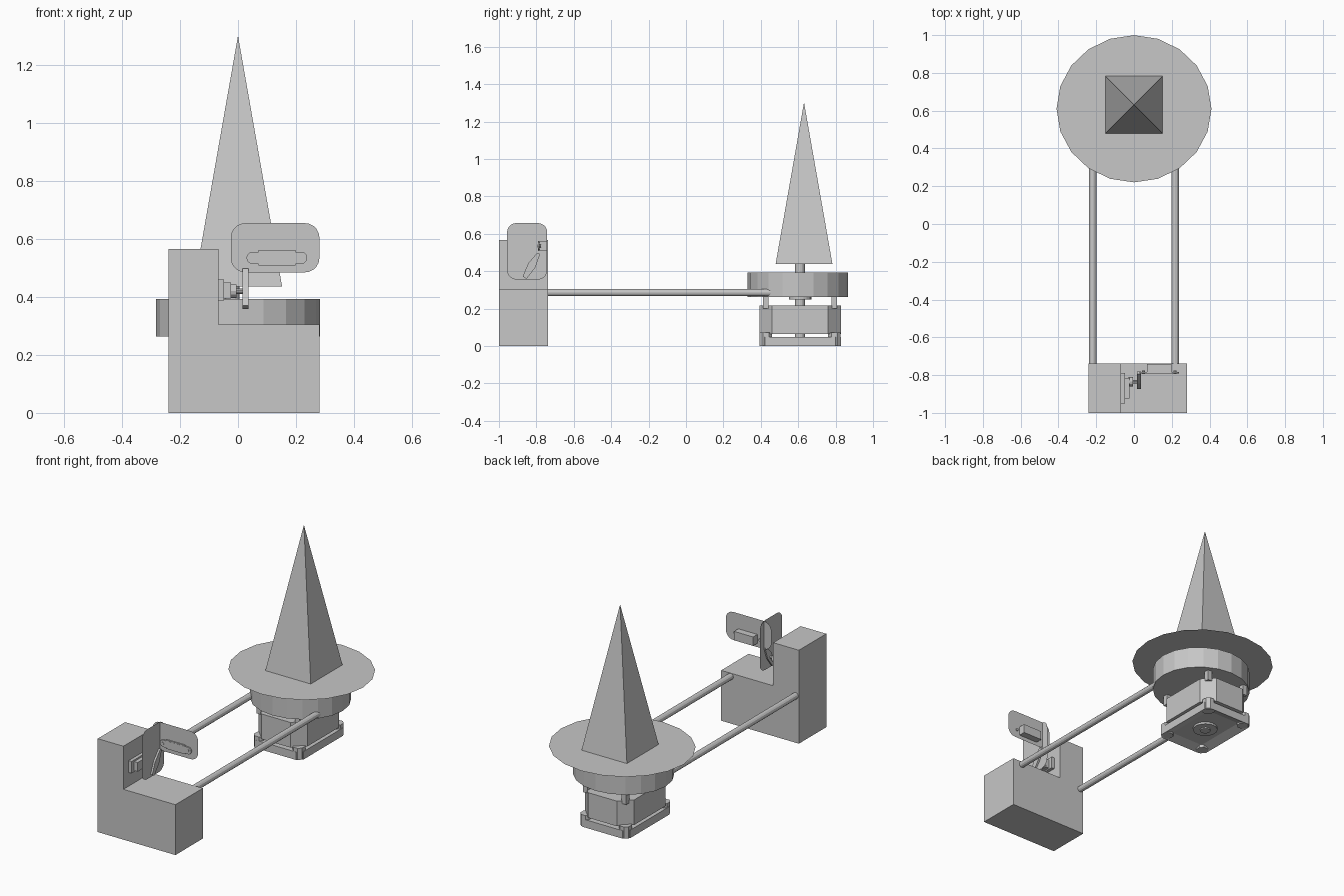
import bpy, bmesh, math
from mathutils import Matrix, Vector

cube = bpy.data.objects.get("Cube")
if cube:
    bpy.data.objects.remove(cube, do_unlink=True)

grey = bpy.data.materials.new("plain_grey")
grey.use_nodes = True
COLOUR = (0.57, 0.57, 0.57, 1)
grey.diffuse_color = COLOUR
grey.node_tree.nodes["Principled BSDF"].inputs["Base Color"].default_value = COLOUR


def finish(name, bm, recalc=True):
    if recalc:
        bmesh.ops.recalc_face_normals(bm, faces=bm.faces)
    mesh = bpy.data.meshes.new(name)
    bm.to_mesh(mesh)
    bm.free()
    mesh.materials.append(grey)
    obj = bpy.data.objects.new(name, mesh)
    bpy.context.collection.objects.link(obj)
    return obj


def box_mesh(x, y, z):
    """Box from (min, max) pairs."""
    bm = bmesh.new()
    size = [b - a for a, b in (x, y, z)]
    mid = [(a + b) / 2 for a, b in (x, y, z)]
    bmesh.ops.create_cube(bm, size=1, matrix=Matrix.Translation(mid) @ Matrix.Diagonal((*size, 1)))
    return bm


def box(name, x, y, z):
    return finish(name, box_mesh(x, y, z))


def chamfered_mesh(x, y, z, amount):
    """Box with its upright edges cut off."""
    bm = box_mesh(x, y, z)
    upright = [e for e in bm.edges if abs(e.verts[0].co.z - e.verts[1].co.z) > 0.001]
    bmesh.ops.bevel(bm, geom=upright, offset=amount, segments=1, affect='EDGES')
    return bm


def rod(name, start, end, rx, ry=None, sides=20):
    """Straight cylinder between two points."""
    start, end = Vector(start), Vector(end)
    turn = (end - start).to_track_quat('Z', 'Y').to_matrix().to_4x4()
    place = Matrix.Translation((start + end) / 2) @ turn @ Matrix.Diagonal((1, (ry or rx) / rx, 1, 1))
    bm = bmesh.new()
    bmesh.ops.create_cone(bm, cap_ends=True, segments=sides, radius1=rx, radius2=rx,
                          depth=(end - start).length, matrix=place)
    return finish(name, bm)


def panel(name, corners, radius):
    """Thin sheet with rounded corners."""
    bm = bmesh.new()
    bm.faces.new([bm.verts.new(c) for c in corners])
    bmesh.ops.bevel(bm, geom=bm.verts[:], offset=radius, segments=5, profile=0.5, affect='VERTICES')
    return finish(name, bm, False)


def extrude(name, points, offset):
    """Flat outline pushed along an offset."""
    bm = bmesh.new()
    face = bm.faces.new([bm.verts.new(p) for p in points])
    moved = bmesh.ops.extrude_face_region(bm, geom=[face])["geom"]
    bmesh.ops.translate(bm, vec=offset, verts=[v for v in moved if isinstance(v, bmesh.types.BMVert)])
    return finish(name, bm)


# Stepped stand
profile = [(-.24, 0), (.281, 0), (.281, .305), (-.068, .305), (-.068, .566), (-.24, .566)]
extrude("stepped_stand", [(x, -1, z) for x, z in profile], (0, .262, 0))

# Connecting rods
for side, x in (("right", -.218), ("left", .218)):
    rod(side + "_connecting_rod", (x, -.745, .285), (x, .5, .285), .019, sides=12)

# Drum, with the thin round brim just under the spire
CX, CY = -.02, .61
rod("drum", (0, .598, .263), (0, .598, .393), .283, .268)
bm = bmesh.new()
bmesh.ops.create_circle(bm, cap_ends=True, segments=20, radius=.41,
                        matrix=Matrix.Translation((0, CY, .434)) @ Matrix.Diagonal((1, .95, 1, 1)))
finish("brim", bm, False)

# Square spire
bm = bmesh.new()
base = [bm.verts.new((sx * .152, .631 + sy * .152, .437)) for sx, sy in ((-1, -1), (1, -1), (1, 1), (-1, 1))]
apex = bm.verts.new((0, .631, 1.302))
bm.faces.new(base[::-1])
for i in range(4):
    bm.faces.new((base[i], base[(i + 1) % 4], apex))
finish("spire", bm)

# Motor: body, recessed foot, corner blocks and posts, shaft
HX, HY = .165, .218
WIDE, DEEP = (CX - HX, CX + HX), (CY - HY, CY + HY)
finish("motor_body", chamfered_mesh(WIDE, DEEP, (.065, .217), .068))
bm = chamfered_mesh(WIDE, DEEP, (0, .048), .03)
bm.normal_update()
under = min(bm.faces, key=lambda f: f.calc_center_median().z)
bmesh.ops.inset_region(bm, faces=[under], thickness=.06)
bmesh.ops.translate(bm, vec=(0, 0, .02), verts=under.verts[:])
finish("motor_foot", bm)
for sx in (-1, 1):
    for sy in (-1, 1):
        x, y = CX + sx * (HX - .035), CY + sy * (HY - .035)
        name = ("left" if sx > 0 else "right") + ("_back" if sy > 0 else "_front")
        finish(name + "_corner_block",
               chamfered_mesh((x - .032, x + .032), (y - .034, y + .034), (.002, .072), .018))
        box(name + "_post", (x - .015, x + .015), (y - .015, y + .015), (.2, .266))
rod("motor_shaft", (CX, CY, .04), (CX, CY, .437), .026, sides=16)
rod("shaft_collar", (CX, CY, .248), (CX, CY, .266), .06)
rod("foot_ring", (CX, CY, .008), (CX, CY, .035), .07)
rod("foot_hub", (CX, CY, .001), (CX, CY, .035), .03, sides=12)

# Upright panels
panel("wide_panel", [(-.025, -.783, .485), (.281, -.783, .485), (.281, -.783, .655), (-.025, -.783, .655)], .05)
panel("tall_panel", [(.025, -.957, .355), (.025, -.742, .355), (.025, -.742, .657), (.025, -.957, .657)], .05)

# Small actuator mounted through the wide panel
box("upper_actuator_body", (.07, .198), (-.79, -.742), (.508, .562))
box("upper_actuator_ears", (.05, .218), (-.791, -.783), (.514, .556))
for side, x in (("right", .05), ("left", .218)):
    rod(side + "_ear_tab", (x, -.791, .535), (x, -.783, .535), .021, sides=12)
    rod(side + "_ear_screw", (x, -.793, .535), (x, -.775, .535), .008, sides=8)

# Small actuator on the tower, turning the tall panel
box("lower_actuator_plate", (-.07, -.048), (-.95, -.79), (.388, .46))
box("lower_actuator_body", (-.055, -.025), (-.925, -.815), (.395, .45))
rod("lower_actuator_gear", (-.03, -.835, .42), (-.005, -.835, .42), .024, sides=12)
rod("lower_actuator_shaft", (-.01, -.835, .42), (.025, -.835, .42), .01, sides=10)

# Horn arm set through the tall panel
outline = [(-.075, -.012), (0, -.022), (.075, -.008), (.075, .008), (0, .022), (-.075, .012)]
tilt = Matrix.Rotation(math.radians(60), 3, 'X')
points = [Vector((.016, -.825, .43)) + tilt @ Vector((0, a, b)) for a, b in outline]
extrude("horn_arm", points, (.02, 0, 0))
